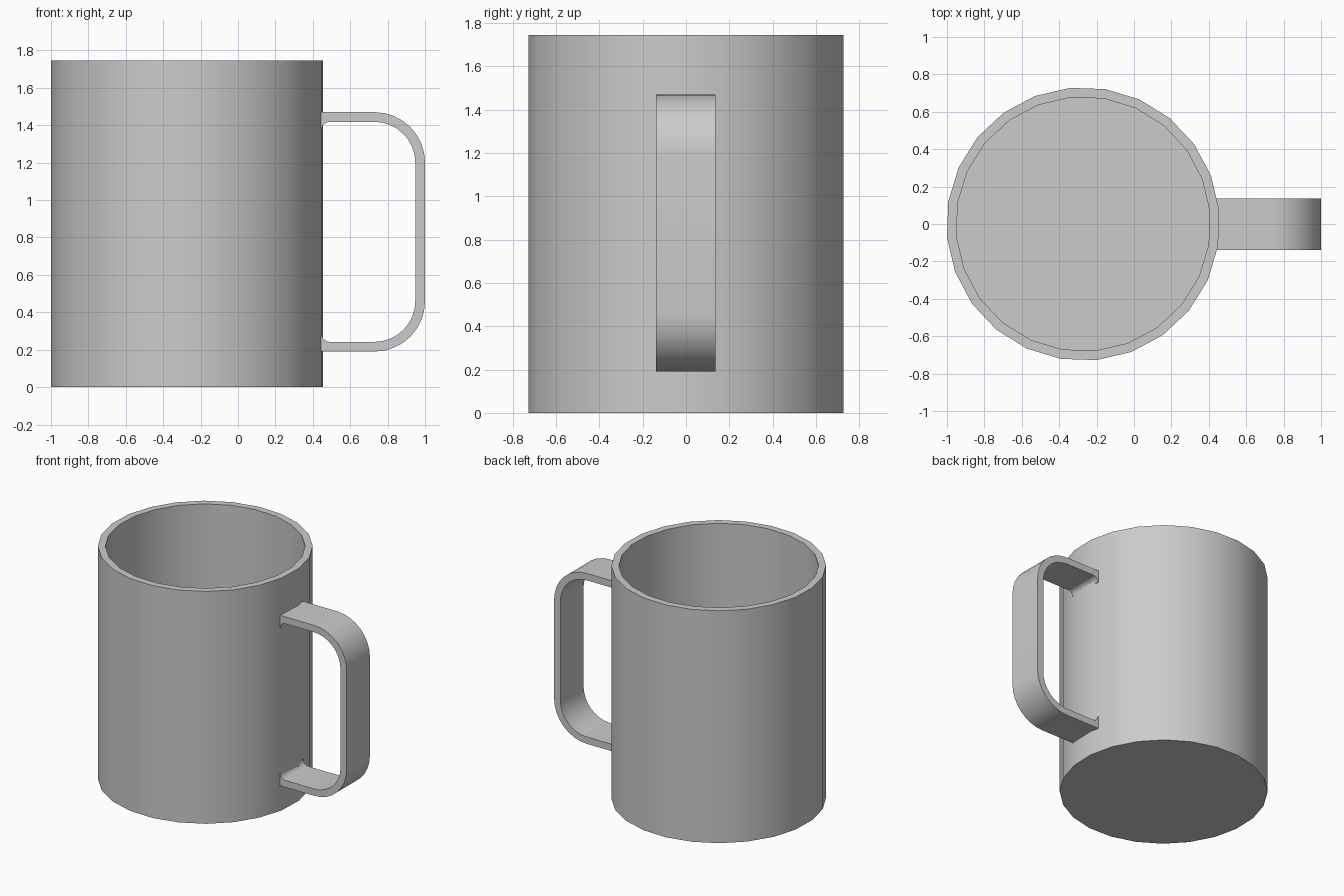
import bpy, bmesh
from math import sin, cos, pi, radians

if "Cube" in bpy.data.objects:
    bpy.data.objects.remove(bpy.data.objects["Cube"])

SIDES, CX, H, TURN = 24, -0.272, 1.745, radians(5.6)
R_OUT, R_IN, FLOOR = 0.731, 0.68, 0.05


def finish(bm, name, angle):
    bmesh.ops.recalc_face_normals(bm, faces=bm.faces)
    mesh = bpy.data.meshes.new(name)
    bm.to_mesh(mesh)
    bm.free()
    obj = bpy.data.objects.new(name, mesh)
    bpy.context.collection.objects.link(obj)
    bpy.ops.object.select_all(action='DESELECT')
    obj.select_set(True)
    bpy.context.view_layer.objects.active = obj
    bpy.ops.object.shade_smooth_by_angle(angle=radians(angle))
    return obj


def arc(cx, cz, r, a0, a1, n=8):
    return [(cx + r * cos(radians(a0 + (a1 - a0) * i / n)),
             cz + r * sin(radians(a0 + (a1 - a0) * i / n))) for i in range(n + 1)]


# Cup body: outer wall, rim, inner wall and floor as stacked rings
bm = bmesh.new()
rings = []
for r, z in [(R_OUT, 0), (R_OUT, H), (R_IN, H), (R_IN, FLOOR)]:
    rings.append([bm.verts.new((CX + r * cos(TURN + 2 * pi * i / SIDES),
                                r * sin(TURN + 2 * pi * i / SIDES), z))
                  for i in range(SIDES)])
for a, b in zip(rings, rings[1:]):
    for i in range(SIDES):
        j = (i + 1) % SIDES
        bm.faces.new((a[i], a[j], b[j], b[i]))
bm.faces.new(rings[0])
bm.faces.new(rings[-1])
finish(bm, "cup_body", 30)

# Handle: upper half of the strap outline, mirrored about its mid height
MID, TOP, X0, T, RC = 0.83, 1.47, 0.442, 0.052, 0.27
cx, cz = 1 - RC, TOP - RC
outer = [(X0, TOP)] + arc(cx, cz, RC, 90, 0)
f = 0.042
inner = arc(X0 + f + 0.006, TOP - T - f, f, 180, 90, 5) + arc(cx, cz, RC - T, 90, 0)
inner.insert(0, (X0, TOP - T - f))


def mirrored(path):
    return path + [(x, 2 * MID - z) for x, z in reversed(path)]


outline = mirrored(outer) + mirrored(inner)[::-1]
bm = bmesh.new()
face = bm.faces.new([bm.verts.new((x, -0.138, z)) for x, z in outline])
ext = bmesh.ops.extrude_face_region(bm, geom=[face])
bmesh.ops.translate(bm, vec=(0, 0.275, 0),
                    verts=[v for v in ext["geom"] if isinstance(v, bmesh.types.BMVert)])
finish(bm, "handle", 35)
